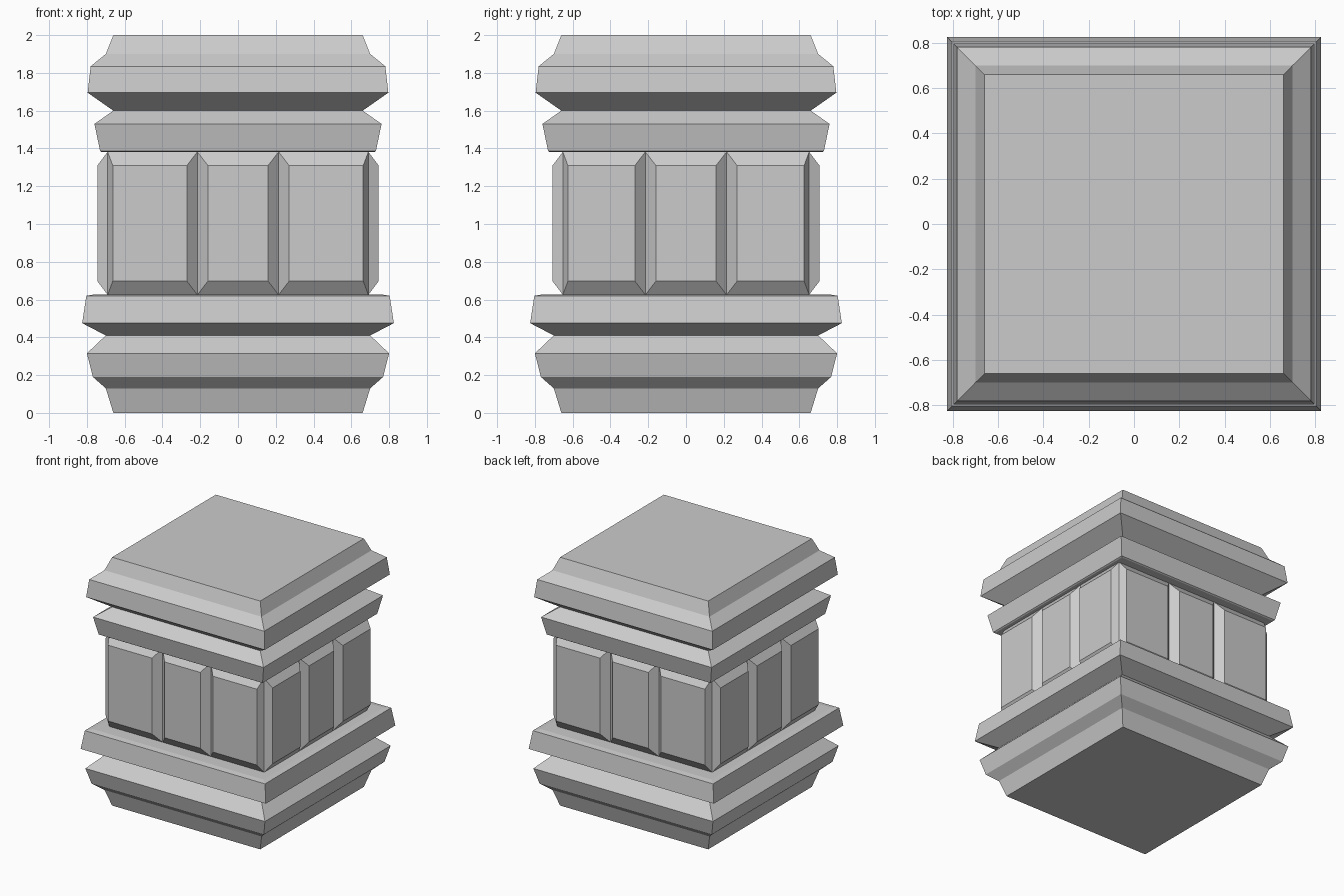
import bpy
import bmesh
from mathutils import Matrix, Vector

cube = bpy.data.objects.get("Cube")
if cube:
    bpy.data.objects.remove(cube, do_unlink=True)

stone = bpy.data.materials.new("grey_stone")
stone.use_nodes = True
STONE = (0.6, 0.6, 0.6, 1)
stone.diffuse_color = STONE
stone.node_tree.nodes["Principled BSDF"].inputs["Base Color"].default_value = STONE


def loft(name, rings, caps=(True, True)):
    """Join matching rings of points into one flat-shaded solid."""
    bm = bmesh.new()
    loops = [[bm.verts.new(p) for p in ring] for ring in rings]
    for low, high in zip(loops, loops[1:]):
        for i in range(4):
            j = (i + 1) % 4
            bm.faces.new((low[i], low[j], high[j], high[i]))
    if caps[0]:
        bm.faces.new(loops[0][::-1])
    if caps[1]:
        bm.faces.new(loops[-1])
    bmesh.ops.recalc_face_normals(bm, faces=bm.faces)
    mesh = bpy.data.meshes.new(name)
    bm.to_mesh(mesh)
    bm.free()
    mesh.materials.append(stone)
    obj = bpy.data.objects.new(name, mesh)
    bpy.context.scene.collection.objects.link(obj)
    return obj


def square(half_x, half_y, z):
    return [(-half_x, -half_y, z), (half_x, -half_y, z),
            (half_x, half_y, z), (-half_x, half_y, z)]


def moulding(name, profile):
    return loft(name, [square(h, h, z) for h, z in profile])


# Stepped mouldings, as (half width, height)
moulding("base_moulding", [(0.66, 0), (0.70, 0.13), (0.768, 0.19), (0.80, 0.315),
                           (0.70, 0.41), (0.825, 0.475), (0.803, 0.62), (0.76, 0.627)])
moulding("top_moulding", [(0.72, 1.38), (0.73, 1.386), (0.76, 1.53), (0.66, 1.6),
                          (0.796, 1.695), (0.78, 1.835), (0.70, 1.9), (0.66, 2)])

# Core block behind the panels
CORE_X, CORE_Y = 0.69, 0.652
LOW, HIGH = 0.625, 1.382
loft("core_block", [square(CORE_X, CORE_Y, z) for z in (LOW, HIGH)])


def panel(name, left, right, inset_left, inset_right, depth, turn):
    """Raised panel with sloped edges, made facing -y and turned about z."""
    raised = 0.055
    slope = 0.073

    def ring(a, b, low, high, y):
        pts = [(a, y, low), (b, y, low), (b, y, high), (a, y, high)]
        return [turn @ Vector(p) for p in pts]

    loft(name, [ring(left, right, LOW, HIGH, -depth),
                ring(left + inset_left, right - inset_right,
                     LOW + slope, HIGH - slope, -depth - raised)],
         caps=(False, True))


# Three panels on each of the four sides
sides = [("front", CORE_X, CORE_Y), ("left", CORE_Y, CORE_X),
         ("back", CORE_X, CORE_Y), ("right", CORE_Y, CORE_X)]
CORNER, INNER, GROOVE = 0.027, 0.056, 0.215
for k, (side, half, depth) in enumerate(sides):
    turn = Matrix.Rotation(k * 1.5707963, 3, "Z")
    edges = [-half, -GROOVE, GROOVE, half]
    insets = [(CORNER, INNER), (INNER, INNER), (INNER, CORNER)]
    for i, (a, b) in enumerate(insets):
        panel(f"{side}_panel_{i + 1}", edges[i], edges[i + 1], a, b, depth, turn)
